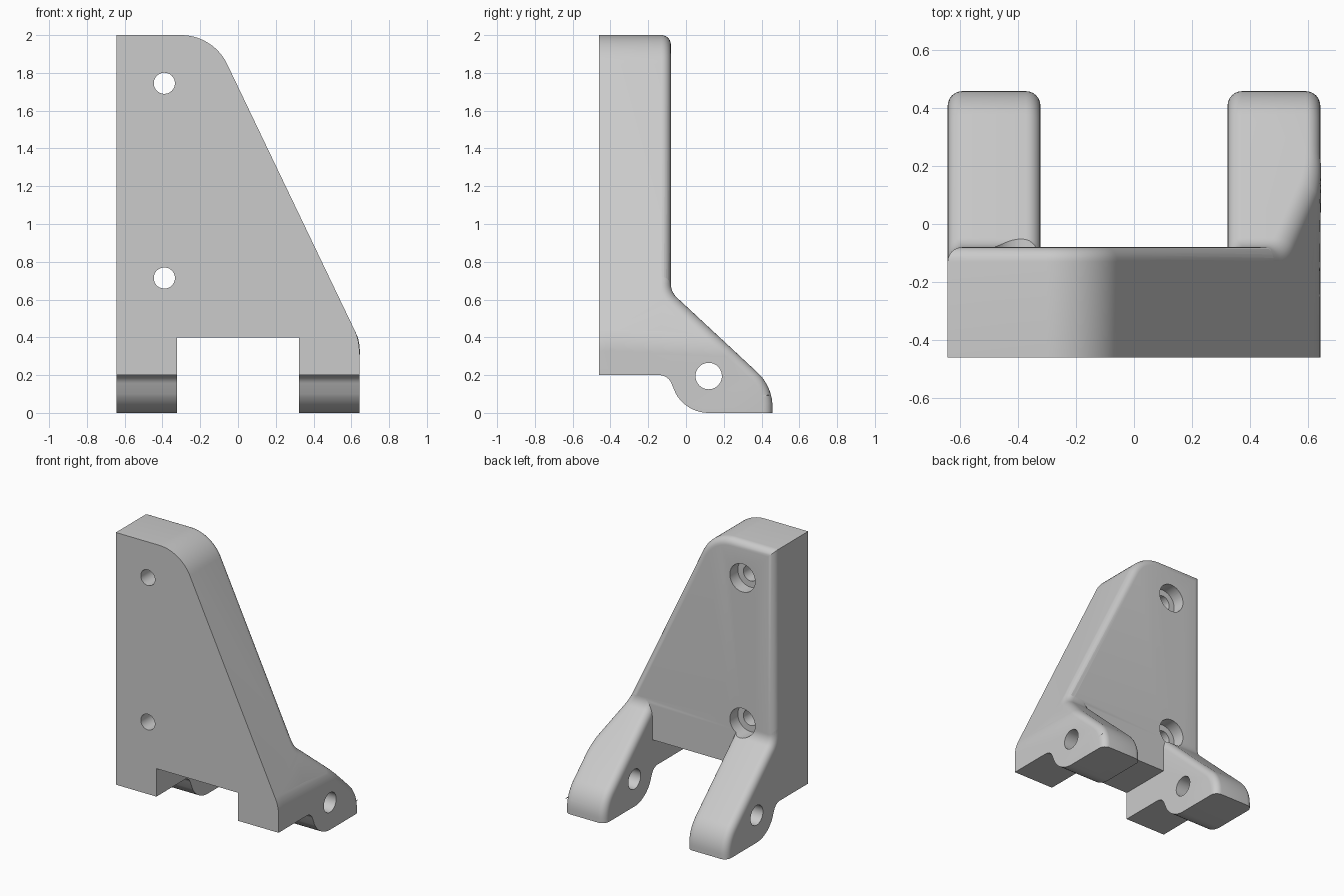
import bpy, bmesh, math
from mathutils import Vector

if "Cube" in bpy.data.objects:
    bpy.data.objects.remove(bpy.data.objects["Cube"])

W, INNER = 0.6425, 0.3225          # half width, inner face of the legs
FRONT, BACK, END = -0.46, -0.08, 0.458
ROUND = 0.05

grey = bpy.data.materials.new("light grey")
grey.diffuse_color = (0.6, 0.6, 0.6, 1)
grey.use_nodes = True
grey.node_tree.nodes["Principled BSDF"].inputs["Base Color"].default_value = grey.diffuse_color


def fillet(points, n=10):
    """Outline from (a, b, radius) corners, rounded where radius > 0."""
    out = []
    for i, (a, b, r) in enumerate(points):
        p = Vector((a, b))
        if r == 0:
            out.append(p)
            continue
        u = (Vector(points[i - 1][:2]) - p).normalized()
        v = (Vector(points[(i + 1) % len(points)][:2]) - p).normalized()
        half = u.angle(v) / 2
        c = p + (u + v).normalized() * r / math.sin(half)
        t = r / math.tan(half)
        s, e = p + u * t - c, p + v * t - c
        sweep = s.angle_signed(e)          # clockwise positive
        for k in range(n + 1):
            ang = -sweep * k / n
            out.append(c + Vector((s.x * math.cos(ang) - s.y * math.sin(ang),
                                   s.x * math.sin(ang) + s.y * math.cos(ang))))
    return out


def prism(name, outline, axis, lo, hi):
    """Extrude an outline along x (outline is y,z) or y (outline is x,z)."""
    bm = bmesh.new()
    place = (lambda p, d: (d, p.x, p.y)) if axis == "x" else (lambda p, d: (p.x, d, p.y))
    a = [bm.verts.new(place(p, lo)) for p in outline]
    b = [bm.verts.new(place(p, hi)) for p in outline]
    bm.faces.new(a)
    bm.faces.new(b)
    for i in range(len(a)):
        j = (i + 1) % len(a)
        bm.faces.new((a[i], a[j], b[j], b[i]))
    bmesh.ops.recalc_face_normals(bm, faces=bm.faces)
    me = bpy.data.meshes.new(name)
    bm.to_mesh(me)
    bm.free()
    ob = bpy.data.objects.new(name, me)
    bpy.context.collection.objects.link(ob)
    me.materials.append(grey)
    return ob


def circle(cx, cz, r, n=40):
    return [Vector((cx + r * math.cos(math.tau * i / n),
                    cz + r * math.sin(math.tau * i / n))) for i in range(n)]


def boolean(ob, other, op):
    bpy.context.view_layer.objects.active = ob
    m = ob.modifiers.new("bool", "BOOLEAN")
    m.operation, m.object, m.solver = op, other, "EXACT"
    bpy.ops.object.modifier_apply(modifier=m.name)
    bpy.data.objects.remove(other)


def round_back(ob):
    """Round edges between rearward faces and the upright sides, not the notch."""
    bm = bmesh.new()
    bm.from_mesh(ob.data)
    bmesh.ops.remove_doubles(bm, verts=bm.verts, dist=1e-4)
    bm.normal_update()
    picked = []
    for e in bm.edges:
        if len(e.link_faces) != 2:
            continue
        f, g = sorted(e.link_faces, key=lambda q: -abs(q.normal.y))
        mid = (e.verts[0].co + e.verts[1].co) / 2
        notch = ob.name == "back_plate" and abs(mid.x) < INNER + 0.01 and mid.z < 0.41
        if (f.normal.y > 0.3 and abs(f.normal.x) < 0.01 and abs(g.normal.y) < 0.01
                and g.normal.z > -0.5 and not notch):
            picked.append(e)
    bmesh.ops.bevel(bm, geom=picked, offset=ROUND, segments=6, profile=0.5,
                    affect="EDGES", clamp_overlap=False)
    bmesh.ops.recalc_face_normals(bm, faces=bm.faces)
    bm.to_mesh(ob.data)
    bm.free()


# Tapered plate with a notch between its two feet
plate_outline = fillet([
    (-W, 0.2, 0), (-INNER, 0.2, 0), (-INNER, 0.4, 0), (INNER, 0.4, 0),
    (INNER, 0.2, 0), (W, 0.2, 0), (W, 0.385, 0.27), (-0.131, 2, 0.27), (-W, 2, 0)], 14)
plate = prism("back_plate", plate_outline, "y", FRONT, BACK)
round_back(plate)

# Hinge arm side profile, with a round boss under the pin hole
boss = [Vector((0.12 + 0.2 * math.cos(math.radians(t)),
                0.2 + 0.2 * math.sin(math.radians(t)))) for t in range(210, 271, 6)]
arm_outline = fillet([
    (-0.40, 0.2, 0), (-0.40, 0.72, 0), (BACK, 0.72, 0), (BACK, 0.64, 0.1),
    (END, 0.14, 0.25), (END, 0, 0)])
arm_outline += boss[::-1] + fillet([(-0.054, 0.1, 0), (-0.095, 0.2, 0.07),
                                    (-0.40, 0.2, 0)])[1:-1]

left_arm = prism("left_arm", arm_outline, "x", -W, -INNER)
right_arm = prism("right_arm", arm_outline, "x", INNER, W)

# The plate's sloping side also trims the right arm
trim_outline = fillet([(0, -0.5, 0), (W, -0.5, 0), (W, 0.385, 0.27),
                       (-0.131, 2, 0), (-0.3, 2, 0)], 14)
boolean(right_arm, prism("trim", trim_outline, "y", -1, 1), "INTERSECT")

for arm in (left_arm, right_arm):
    round_back(arm)
    boolean(plate, arm, "UNION")

# Hinge pin hole, then screw holes with counterbores at the back
boolean(plate, prism("pin_cutter", circle(0.12, 0.195, 0.07), "x", -1, 1), "DIFFERENCE")
for z in (0.714, 1.745):
    boolean(plate, prism("screw_cutter", circle(-0.39, z, 0.056), "y", -1, 0.1), "DIFFERENCE")
    boolean(plate, prism("bore_cutter", circle(-0.39, z, 0.1), "y", BACK - 0.09, 0.1), "DIFFERENCE")

plate.name = "hinge_bracket"
bpy.ops.object.select_all(action="DESELECT")
plate.select_set(True)
bpy.context.view_layer.objects.active = plate
bpy.ops.object.shade_smooth_by_angle(angle=math.radians(30))
